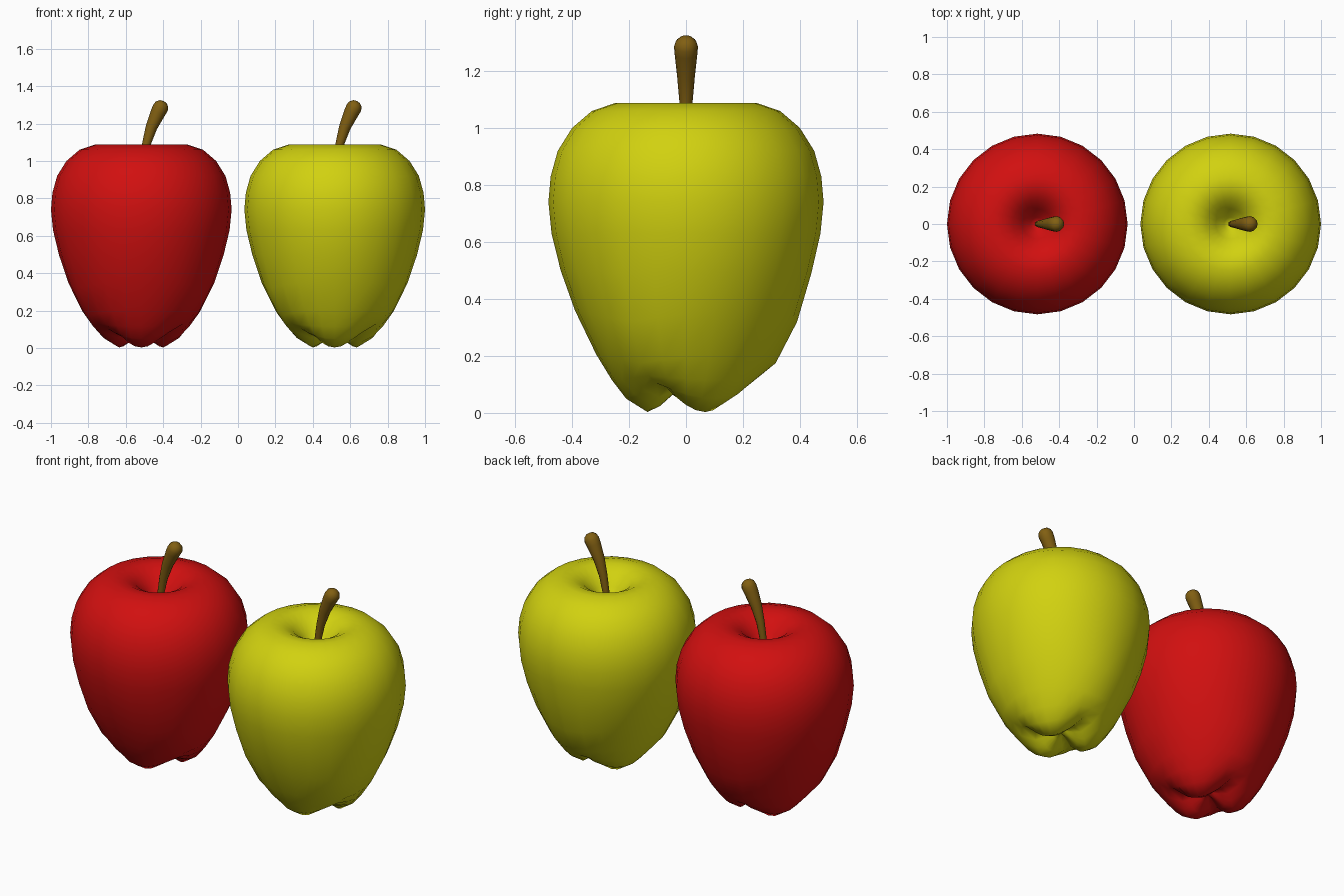
import bpy
import bmesh
from math import sin, cos, pi
from mathutils import Vector

cube = bpy.data.objects.get("Cube")
if cube:
    bpy.data.objects.remove(cube, do_unlink=True)


def material(name, rgb):
    mat = bpy.data.materials.new(name)
    mat.use_nodes = True
    mat.diffuse_color = (*rgb, 1)
    bsdf = mat.node_tree.nodes["Principled BSDF"]
    bsdf.inputs["Base Color"].default_value = (*rgb, 1)
    return mat


def loft(name, start, rings, end, mat, x):
    """Skin a stack of rings, closed by a pole at each end."""
    bm = bmesh.new()
    rows = [[bm.verts.new(p) for p in ring] for ring in rings]
    n = len(rows[0])
    first, last = bm.verts.new(start), bm.verts.new(end)
    for i in range(n):
        j = (i + 1) % n
        bm.faces.new((first, rows[0][j], rows[0][i]))
        bm.faces.new((last, rows[-1][i], rows[-1][j]))
        for low, high in zip(rows, rows[1:]):
            bm.faces.new((low[i], low[j], high[j], high[i]))
    bmesh.ops.recalc_face_normals(bm, faces=bm.faces)
    for face in bm.faces:
        face.smooth = True
    mesh = bpy.data.meshes.new(name)
    bm.to_mesh(mesh)
    bm.free()
    mesh.materials.append(mat)
    obj = bpy.data.objects.new(name, mesh)
    obj.location.x = x
    bpy.context.collection.objects.link(obj)
    return obj


# Fruit body profile: radius, height on a lobe, extra height in a groove
PROFILE = [
    (0.04, 0.07, 0.03), (0.09, 0.025, 0.07), (0.135, 0.003, 0.085),
    (0.21, 0.05, 0.055), (0.26, 0.115, 0.015), (0.315, 0.205, -0.03),
    (0.39, 0.36, -0.04), (0.44, 0.5, -0.01), (0.472, 0.63, 0),
    (0.483, 0.74, 0), (0.475, 0.83, 0), (0.45, 0.92, 0),
    (0.4, 1.0, 0), (0.33, 1.06, 0), (0.25, 1.087, 0),
    (0.19, 1.085, 0), (0.13, 1.055, 0), (0.08, 1.0, 0), (0.035, 0.94, 0),
]
SIDES = 24


def body_ring(radius, height, groove):
    ring = []
    for i in range(SIDES):
        a = 2 * pi * i / SIDES
        lobe = abs(cos(1.5 * (a + pi / 2)))  # three lobes, one facing front
        ring.append((radius * cos(a), radius * sin(a), height + groove * (1 - lobe)))
    return ring


# Stem: sideways offset, height, radius; rounded at the top
STEM = [
    (0.0, 0.88, 0.016), (0.01, 1.0, 0.019), (0.027, 1.09, 0.023),
    (0.054, 1.18, 0.031), (0.09, 1.26, 0.04), (0.103, 1.285, 0.042),
    (0.111, 1.304, 0.036), (0.117, 1.317, 0.02),
]


def stem_rings(sides=12):
    rings = []
    for k, (x, z, r) in enumerate(STEM):
        a, b = STEM[max(k - 1, 0)], STEM[min(k + 1, len(STEM) - 1)]
        axis = Vector((b[0] - a[0], 0, b[1] - a[1])).normalized()
        side = Vector((axis.z, 0, -axis.x))
        ring = []
        for i in range(sides):
            t = 2 * pi * i / sides
            ring.append(Vector((x, 0, z)) + r * (cos(t) * side + sin(t) * Vector((0, 1, 0))))
        rings.append(ring)
    return rings


brown = material("stem brown", (0.22, 0.115, 0.006))
fruits = [
    ("red", -0.517, material("apple red", (0.64, 0.005, 0.005))),
    ("yellow", 0.517, material("apple yellow", (0.64, 0.64, 0.005))),
]
for label, x, skin in fruits:
    loft(label + "_apple_body", (0, 0, 0.09), [body_ring(*p) for p in PROFILE],
         (0, 0, 0.92), skin, x)
    loft(label + "_apple_stem", (0, 0, 0.87), stem_rings(), (0.119, 0, 1.321), brown, x)
